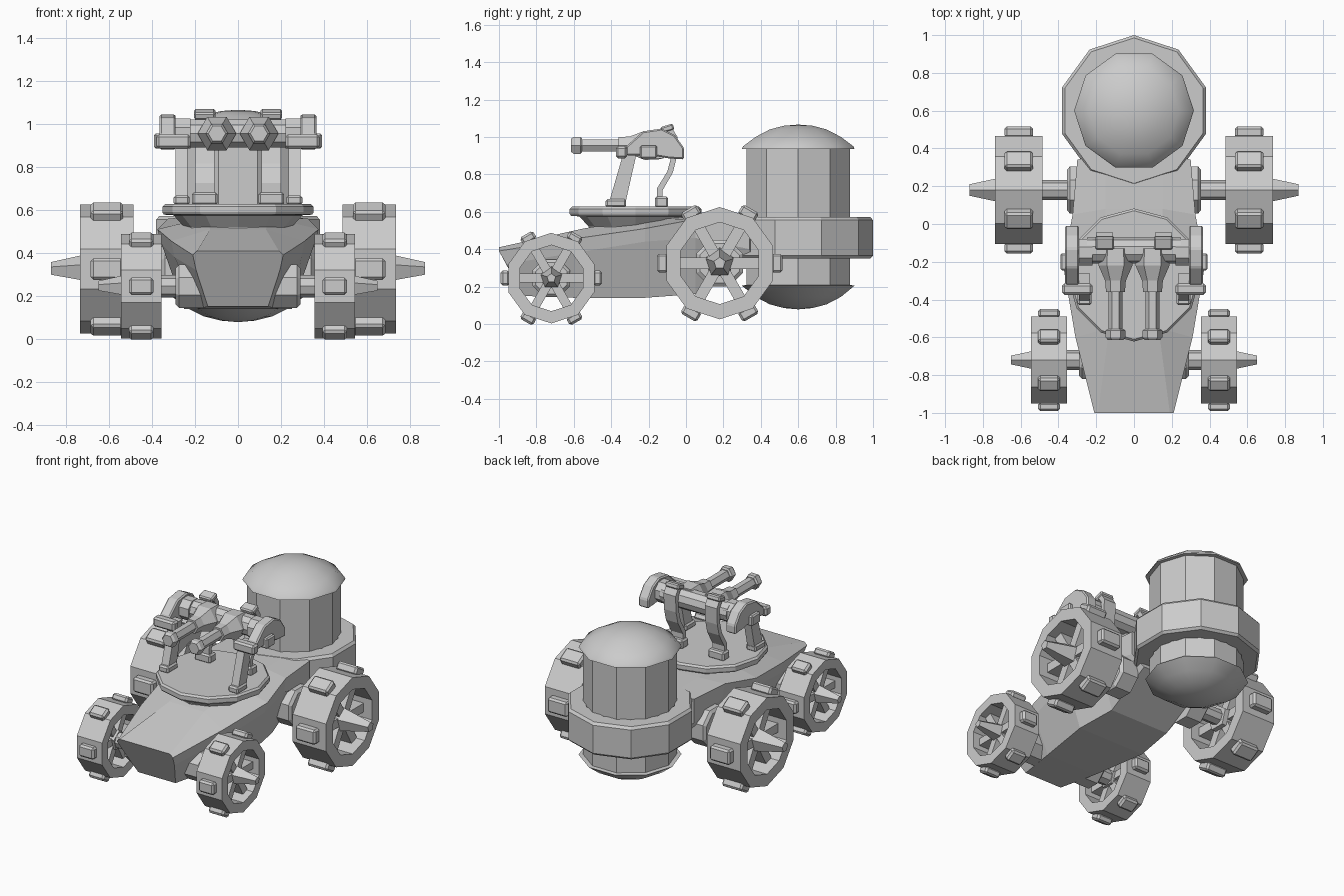
import bpy, bmesh, math
from mathutils import Matrix, Vector

if "Cube" in bpy.data.objects:
    bpy.data.objects.remove(bpy.data.objects["Cube"])


def finish(name, bm, smooth=False, bevel=0):
    bmesh.ops.remove_doubles(bm, verts=bm.verts, dist=0.0005)
    bmesh.ops.recalc_face_normals(bm, faces=bm.faces)
    me = bpy.data.meshes.new(name)
    bm.to_mesh(me)
    bm.free()
    ob = bpy.data.objects.new(name, me)
    bpy.context.collection.objects.link(ob)
    if bevel:
        m = ob.modifiers.new("bevel", "BEVEL")
        m.width, m.segments = bevel, 1
    if smooth:
        bpy.context.view_layer.objects.active = ob
        ob.select_set(True)
        bpy.ops.object.shade_smooth_by_angle(angle=math.radians(34))
        ob.select_set(False)
    return ob


def loft(name, loops, closed=False, **kw):
    """Skin a list of point loops; cap the ends or join them into a ring."""
    bm = bmesh.new()
    rings = [[bm.verts.new(p) for p in l] for l in loops]
    n = len(rings[0])
    pairs = list(zip(rings, rings[1:])) + ([(rings[-1], rings[0])] if closed else [])
    for a, b in pairs:
        for i in range(n):
            j = (i + 1) % n
            bm.faces.new((a[i], a[j], b[j], b[i]))
    if not closed:
        bm.faces.new(rings[0])
        bm.faces.new(rings[-1])
    return finish(name, bm, **kw)


def lathe(name, prof, n, loc, axis="z", phase=0, closed=False, **kw):
    """Revolve (radius, height) points round an axis through loc."""
    loops = []
    for r, h in prof:
        l = []
        for i in range(n):
            a = math.radians(phase) + math.tau * i / n
            c, s = r * math.cos(a), r * math.sin(a)
            p = {"x": (h, c, s), "y": (c, h, s), "z": (c, s, h)}[axis]
            l.append(Vector(p) + Vector(loc))
        loops.append(l)
    return loft(name, loops, closed, **kw)


def box(name, loc, size, rx=0, bevel=0):
    bm = bmesh.new()
    m = Matrix.Translation(loc) @ Matrix.Rotation(rx, 4, "X") @ Matrix.Diagonal((*size, 1))
    bmesh.ops.create_cube(bm, size=1, matrix=m)
    return finish(name, bm, bevel=bevel)


def plate(name, yz, x0, x1, bevel=0):
    return loft(name, [[(x, y, z) for y, z in yz] for x in (x0, x1)], bevel=bevel)


# Hull: half sections (x, y, z) from deck to belly, mirrored into loops
sections = [
    [(.19, -1, .41), (.21, -1, .39), (.195, -.96, .32), (.14, -.87, .15)],
    [(.13, -.55, .51), (.31, -.6, .455), (.295, -.6, .38), (.19, -.6, .14)],
    [(.15, -.22, .565), (.375, -.22, .51), (.355, -.22, .44), (.25, -.22, .14)],
    [(.15, .08, .57), (.325, .05, .56), (.31, .05, .46), (.22, .05, .16)],
    [(.15, .38, .57), (.30, .34, .56), (.30, .34, .40), (.22, .36, .33)],
]
loft("hull", [s + [(-x, y, z) for x, y, z in reversed(s)] for s in sections])

# Rear cradle ring and the tank with domed ends
lathe("tank_cradle", [(.4, .365), (.4, .555), (.385, .572), (.285, .572), (.285, .35), (.385, .35)],
      10, (0, .6, 0), phase=90, closed=True)
lathe("tank", [(.29, .2), (.29, .95)], 10, (0, .6, 0))
lathe("tank_roof", [(.28, .935), (.317, .935), (.31, .95), (.24, 1.0), (.16, 1.04), (.08, 1.06), (0, 1.066)],
      10, (0, .6, 0), smooth=True)
lathe("tank_base", [(.28, .21), (.317, .205), (.24, .145), (.16, .105), (.08, .085), (0, .078)],
      10, (0, .6, 0), smooth=True)

# Turntable for the gun mount
lathe("turntable", [(.24, .46), (.25, .52), (.30, .575), (.345, .578), (.352, .59), (.352, .615), (.34, .627)],
      12, (0, -.27, 0), phase=90)


def wheel(tag, s, y, z, r, x0, x1, tip, hull_x, hub):
    w, mid = x1 - x0, s * (x0 + x1) / 2
    c = (0, y, z)
    lathe(tag + "_rim", [(r, s * x0), (r, s * x1), (r * .73, s * x1), (r * .73, s * x0)],
          10, c, "x", 90, closed=True)
    for k in range(6):
        a = k * math.pi / 3
        d = Vector((0, math.cos(a), math.sin(a)))
        at = Vector((mid, y, z))
        # treads are bevelled pads, spokes sit inside the rim
        box(tag + "_tread", at + d * r * 1.02, (w * .6, .10 * r / .3, .2 * r), a - math.pi / 2, bevel=.012)
        box(tag + "_spoke", at + d * r * .45, (w * .5, r * .2, r * .7), a - math.pi / 2)
    lathe(tag + "_hub", [(hub, s * (x0 + .03)), (hub, s * (x0 + w * .6)), (hub * .38, s * tip)],
          5, c, "x", 90)
    lathe(tag + "_axle", [(.052, s * (hull_x - .1)), (.052, s * (x0 + .05))], 8, c, "x")
    lathe(tag + "_boss", [(r * .45, s * (hull_x - .13)), (r * .45, s * (hull_x - .015)), (r * .38, s * hull_x)],
          8, c, "x", 22.5)


def barrel(s):
    # Gun: breech, barrel, muzzle
    c = (s * .098, 0, .955)
    lathe("breech", [(.085, -.13), (.09, -.22), (.055, -.30), (.05, -.36)], 6, c, "y")
    lathe("barrel", [(.037, -.34), (.037, -.6)], 6, c, "y")
    lathe("muzzle", [(.042, -.555), (.052, -.565), (.052, -.6), (.04, -.615)], 6, c, "y")


for s, side in ((-1, "left"), (1, "right")):
    wheel(side + "_rear_wheel", s, .18, .325, .30, .485, .735, .87, .355, .085)
    wheel(side + "_front_wheel", s, -.72, .245, .242, .355, .545, .65, .29, .065)
    barrel(s)
    # Slanted front leg with foot
    plate("front_leg", [(-.42, .62), (-.33, .62), (-.26, .93), (-.33, .93)], s * .235, s * .29)
    box("front_foot", (s * .262, -.375, .645), (.075, .11, .045), bevel=.01)
    # Side bracket, pivot and clasp
    plate("side_bracket", [(-.32, .90), (-.32, .95), (-.23, 1.03), (-.13, 1.045), (-.06, 1.01),
                           (-.01, .94), (-.01, .88), (-.09, .885), (-.18, .90)], s * .29, s * .365, bevel=.008)
    lathe("pivot_cap", [(.075, s * .22), (.075, s * .30)], 8, (0, -.15, .955), "x", 22.5)
    box("side_pin", (s * .34, -.2, .92), (.1, .09, .07), bevel=.008)
    box("clasp", (s * .3, -.345, .918), (.16, .06, .065), bevel=.012)
    # Curved rear strut hugging the cross tube
    path = [(-.125, .62), (-.125, .715), (-.07, .81), (-.05, .89), (-.045, 1.0), (-.08, 1.055)]
    inner = [(-.108, 1.035), (-.075, .99), (-.08, .89), (-.1, .815), (-.155, .725), (-.155, .62)]
    plate("rear_strut", path + inner, s * .11, s * .2)
    box("rear_strut_foot", (s * .155, -.13, .652), (.12, .07, .06), bevel=.01)
    box("strut_clip", (s * .155, -.1, 1.045), (.1, .07, .035), .3, bevel=.008)

# Cross tube carrying both guns
lathe("cross_tube", [(.068, -.25), (.068, .25)], 10, (0, -.14, .955), "x")
